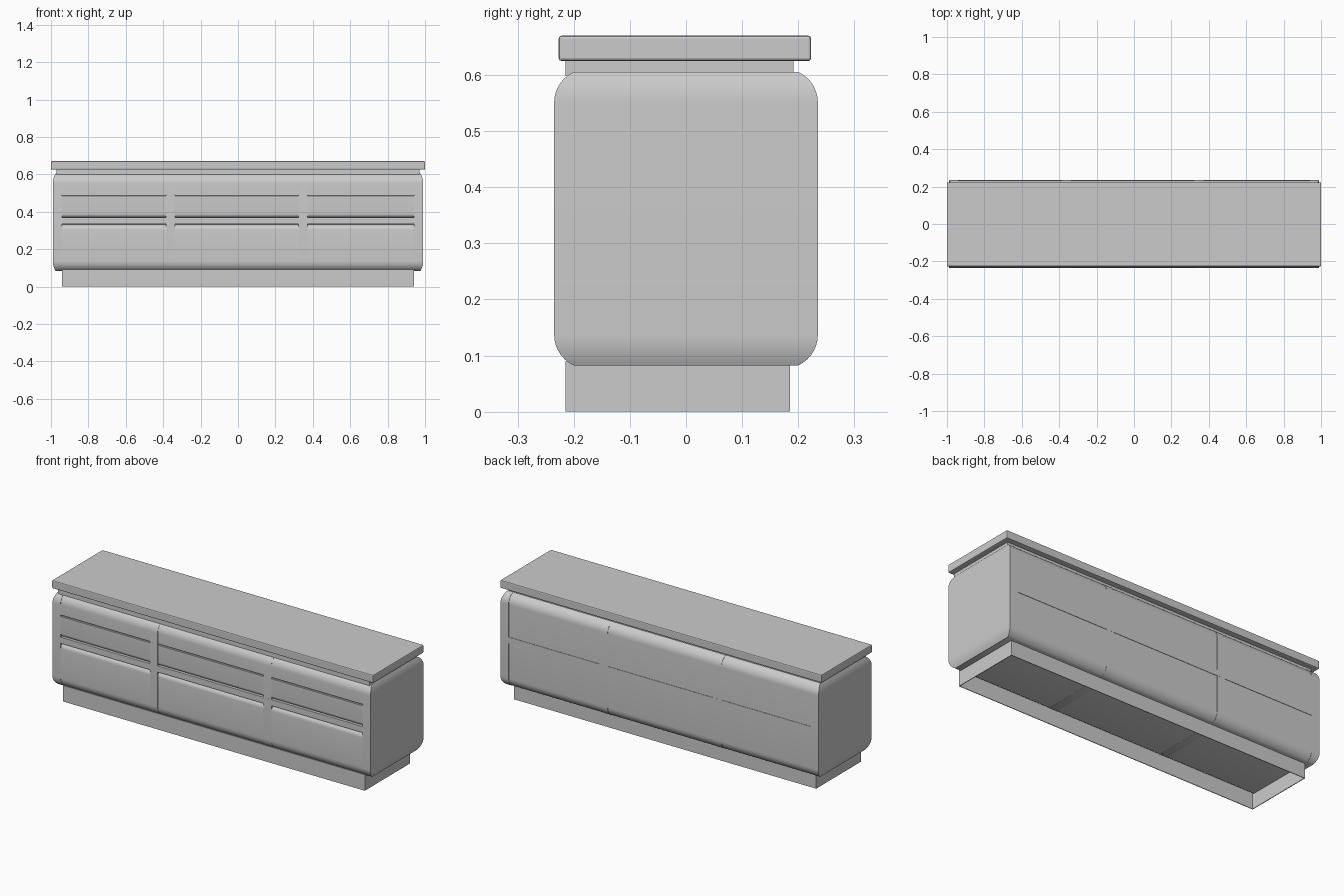
import bpy, bmesh, math

if "Cube" in bpy.data.objects:
    bpy.data.objects.remove(bpy.data.objects["Cube"])


def finish(bm, name, bevel=0.0):
    bmesh.ops.recalc_face_normals(bm, faces=bm.faces[:])
    me = bpy.data.meshes.new(name)
    bm.to_mesh(me)
    bm.free()
    ob = bpy.data.objects.new(name, me)
    bpy.context.collection.objects.link(ob)
    bpy.ops.object.select_all(action='DESELECT')
    ob.select_set(True)
    bpy.context.view_layer.objects.active = ob
    if bevel:
        m = ob.modifiers.new("edge", 'BEVEL')
        m.width, m.segments = bevel, 2
    else:
        bpy.ops.object.shade_smooth_by_angle(angle=math.radians(35))
    return ob


def box(name, x, y, z, bevel=0.0):
    bm = bmesh.new()
    bmesh.ops.create_cube(bm, size=1)
    for v in bm.verts:
        v.co = [(a + b) / 2 + c * (b - a) for (a, b), c in zip((x, y, z), v.co)]
    return finish(bm, name, bevel)


def extrude(name, pts, x0, x1):
    """Sweep a (y, z) outline along x."""
    bm = bmesh.new()
    f = bm.faces.new([bm.verts.new((x0, y, z)) for y, z in pts])
    r = bmesh.ops.extrude_face_region(bm, geom=[f])
    for v in r['geom']:
        if isinstance(v, bmesh.types.BMVert):
            v.co.x = x1
    return finish(bm, name)


def arc(cy, cz, r, a0, a1, n=7):
    return [(cy + r * math.cos(math.radians(a0 + (a1 - a0) * i / n)),
             cz + r * math.sin(math.radians(a0 + (a1 - a0) * i / n))) for i in range(n + 1)]


# Rounded side contour, listed bottom to top on the +y side
def contour(inset=0.0):
    c = 0.175 - inset
    return arc(c, 0.137, 0.06, -66, 0) + arc(c, 0.551, 0.06, 0, 66)


def mirror_y(pts):
    return [(-y, z) for y, z in pts]


# Rounded end panels: outer face curls in at top and bottom
half = contour()
for side, label in ((-1, "left"), (1, "right")):
    bm = bmesh.new()
    rows = []
    for y, z in half:
        t = max(0, abs(z - 0.344) - 0.207) / 0.055
        xo = 0.99 - 0.015 * t * t
        rows.append([bm.verts.new((side * x, s * y, z))
                     for x, s in ((0.94, -1), (xo, -1), (xo, 1), (0.94, 1))])
    for a, b in zip(rows, rows[1:]):
        for i in range(4):
            j = (i + 1) % 4
            bm.faces.new((a[i], a[j], b[j], b[i]))
    bm.faces.new(rows[0])
    bm.faces.new(rows[-1])
    finish(bm, label + "_end_panel")

# Upright dividers
for x in (-0.36, 0.348):
    extrude("divider", half + mirror_y(half)[::-1], x - 0.024, x + 0.024)

# Carcass with the back panels
extrude("carcass", contour(0.002) + [(-0.195, 0.605), (-0.195, 0.083)], -0.945, 0.945)

# Drawer fronts in three bays
e = contour(0.0015)
n = len(e) // 2
lower = mirror_y(e[:n] + arc(0.2035, 0.303, 0.03, 0, 80)) + [(-0.19, 0.3325), (-0.19, 0.083)]
groove = [(0.2335, 0.485), (0.226, 0.486), (0.226, 0.492), (0.2335, 0.493)]
upper = mirror_y(arc(0.2135, 0.389, 0.02, -80, 0) + groove + e[n:]) + [(-0.19, 0.605), (-0.19, 0.3695)]
for x0, x1 in ((-0.94, -0.384), (-0.336, 0.324), (0.372, 0.94)):
    extrude("lower_drawer", lower, x0, x1)
    extrude("upper_drawer", upper, x0, x1)

# Horizontal rail wrapping front and back
box("middle_rail", (-0.943, 0.943), (-0.2352, 0.2352), (0.334, 0.369))

# Neck and top slab
box("neck", (-0.97, 0.97), (-0.215, 0.192), (0.598, 0.63))
box("top_slab", (-1, 1), (-0.227, 0.223), (0.625, 0.67), 0.005)

# Plinth: open frame of four thin boards
t = 0.004
for y in (-0.215, 0.185 - t):
    box("plinth_long_board", (-0.94, 0.94), (y, y + t), (0, 0.09))
for x in (-0.94, 0.94 - t):
    box("plinth_end_board", (x, x + t), (-0.215 + t, 0.185 - t), (0, 0.09))
